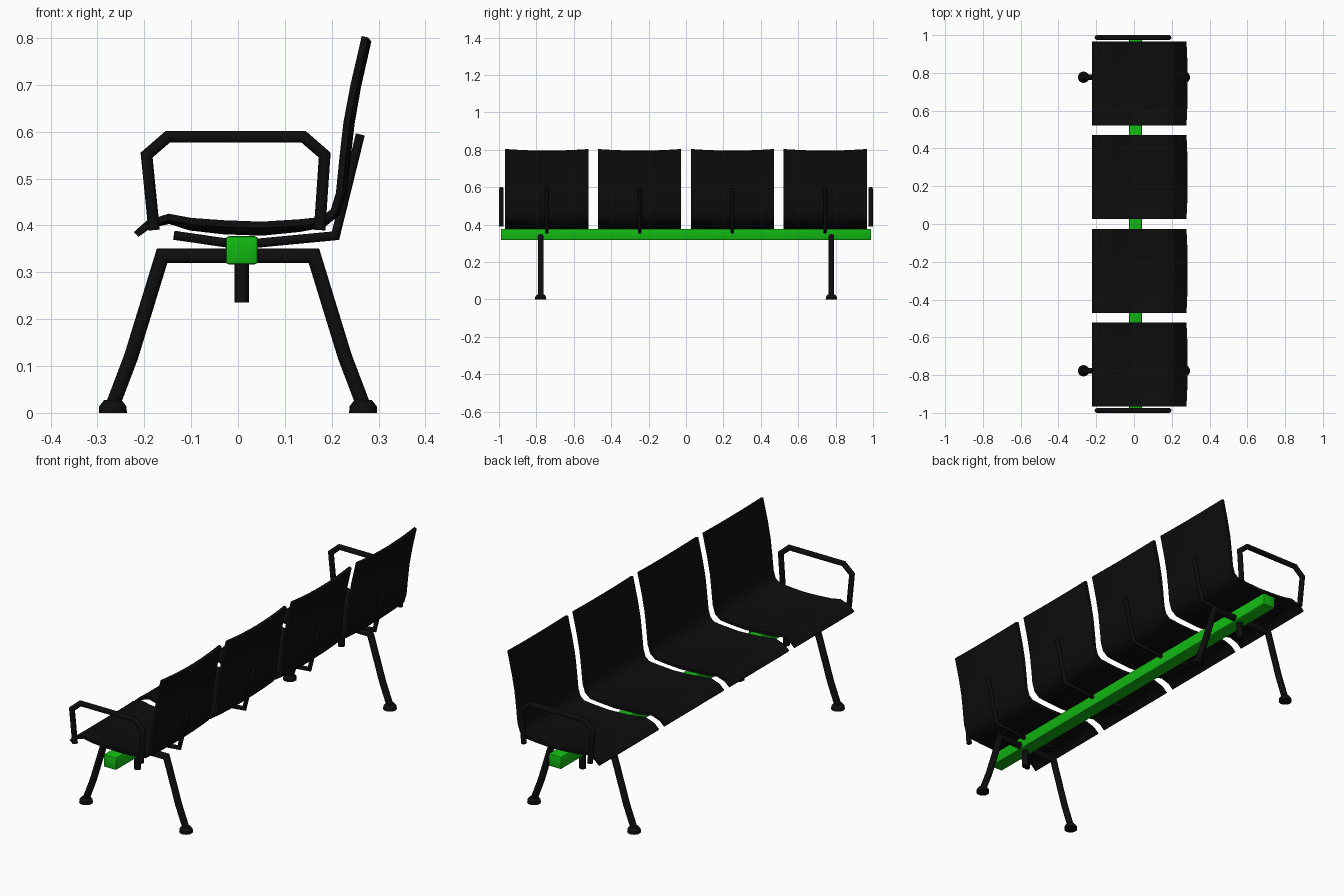
import bpy, bmesh, math
from mathutils import Vector

cube = bpy.data.objects.get("Cube")
if cube:
    bpy.data.objects.remove(cube, do_unlink=True)


def make_material(name, color):
    mat = bpy.data.materials.new(name)
    mat.use_nodes = True
    mat.diffuse_color = color
    mat.node_tree.nodes["Principled BSDF"].inputs["Base Color"].default_value = color
    return mat


black = make_material("matte black", (0.004, 0.004, 0.004, 1))
green = make_material("bright green", (0.006, 0.48, 0.006, 1))


def finish(name, bm, mat, location=(0, 0, 0)):
    """Turn a bmesh into a smooth-by-angle object."""
    bmesh.ops.recalc_face_normals(bm, faces=bm.faces)
    mesh = bpy.data.meshes.new(name)
    bm.to_mesh(mesh)
    bm.free()
    mesh.materials.append(mat)
    mesh.shade_smooth()
    mesh.set_sharp_from_angle(angle=math.radians(35))
    obj = bpy.data.objects.new(name, mesh)
    obj.location = location
    bpy.context.collection.objects.link(obj)
    return obj


def tube(name, path, radius, y, sides=12):
    """Round tube with mitred bends along an (x, z) path."""
    pts = [Vector(p) for p in path]
    bm = bmesh.new()
    rings = []
    for i, p in enumerate(pts):
        before = (p - pts[i - 1]).normalized() if i else None
        after = (pts[i + 1] - p).normalized() if i < len(pts) - 1 else None
        before, after = before or after, after or before
        tangent = (before + after).normalized()
        normal = Vector((-tangent.y, tangent.x)) / tangent.dot(after)
        ring = []
        for k in range(sides):
            a = math.tau * (k + 0.5) / sides
            q = p + normal * radius * math.cos(a)
            ring.append(bm.verts.new((q.x, radius * math.sin(a), q.y)))
        rings.append(ring)
    for r, s in zip(rings, rings[1:]):
        for k in range(sides):
            j = (k + 1) % sides
            bm.faces.new((r[k], r[j], s[j], s[k]))
    bm.faces.new(rings[0])
    bm.faces.new(rings[-1])
    return finish(name, bm, black, (0, y, 0))


def cone(name, x, y, bottom, top, r1, r2, sides=20):
    bm = bmesh.new()
    bmesh.ops.create_cone(bm, cap_ends=True, segments=sides, radius1=r1,
                          radius2=r2, depth=top - bottom)
    return finish(name, bm, black, (x, y, (bottom + top) / 2))


# Seat shell: side profile as (x, z, depth of the dish at the middle)
SEAT = [(-0.222, 0.386, 0), (-0.195, 0.410, 0.004), (-0.148, 0.425, 0.008),
        (-0.10, 0.416, 0.013), (-0.03, 0.411, 0.016), (0.05, 0.408, 0.016),
        (0.13, 0.413, 0.013), (0.178, 0.418, 0.009), (0.198, 0.434, 0.008),
        (0.209, 0.47, 0.009), (0.217, 0.55, 0.010), (0.225, 0.62, 0.010),
        (0.240, 0.70, 0.009), (0.264, 0.804, 0.007)]


def seat(name, y, width=0.445, thickness=0.014, steps=10):
    pts = [Vector(p[:2]) for p in SEAT]
    bm = bmesh.new()
    layers = []
    for depth in (0, thickness):
        grid = []
        for i, p in enumerate(pts):
            t = (pts[min(i + 1, len(pts) - 1)] - pts[max(i - 1, 0)]).normalized()
            outward = Vector((t.y, -t.x))
            row = []
            for k in range(steps + 1):
                u = 2 * k / steps - 1
                q = p + outward * (depth + SEAT[i][2] * (1 - u * u))
                drop = 0.007 * (1 - u * u) if i == len(pts) - 1 else 0
                row.append(bm.verts.new((q.x, u * width / 2, q.y - drop)))
            grid.append(row)
        for a, b in zip(grid, grid[1:]):
            for k in range(steps):
                bm.faces.new((a[k], a[k + 1], b[k + 1], b[k]))
        layers.append(grid)
    # Rim joining the front and back skins
    rims = [g[0] + [r[-1] for r in g[1:-1]] + g[-1][::-1]
            + [r[0] for r in g[-2:0:-1]] for g in layers]
    n = len(rims[0])
    for k in range(n):
        j = (k + 1) % n
        bm.faces.new((rims[0][k], rims[0][j], rims[1][j], rims[1][k]))
    return finish(name, bm, black, (0, y, 0))


# Four seats, each with a bent bracket behind it
for i in range(4):
    y = (i - 1.5) * 0.496
    seat(f"seat_shell_{i + 1}", y)
    tube(f"seat_bracket_{i + 1}", [(-0.137, 0.379), (-0.02, 0.362), (0.04, 0.362),
                                   (0.208, 0.378), (0.261, 0.594)], 0.010, y)

# Long green beam
bm = bmesh.new()
bmesh.ops.create_cube(bm, size=1)
bmesh.ops.scale(bm, vec=(0.068, 1.98, 0.060), verts=bm.verts)
bmesh.ops.bevel(bm, geom=bm.edges[:], offset=0.006, segments=2,
                profile=0.5, affect='EDGES')
finish("support_beam", bm, green, (0.008, 0, 0.347))

# Leg frames, feet, clamp posts and armrests at both ends
HALF_LEG = [(0.266, 0.02), (0.228, 0.12), (0.162, 0.335)]
ARM = [(-0.179, 0.39), (-0.195, 0.55), (-0.150, 0.589),
       (0.140, 0.589), (0.185, 0.55), (0.174, 0.39)]
for side, label in ((-1, "front"), (1, "rear")):
    y = side * 0.777
    frame = [(-x, z) for x, z in HALF_LEG] + HALF_LEG[::-1]
    tube(f"{label}_leg_frame", frame, 0.0155, y, 16)
    for x, end in ((-0.267, "right"), (0.267, "left")):
        cone(f"{label}_{end}_foot_base", x, y, 0, 0.014, 0.030, 0.029)
        cone(f"{label}_{end}_foot_collar", x, y, 0.014, 0.027, 0.029, 0.019)
    cone(f"{label}_clamp_post", 0.008, y, 0.235, 0.36, 0.015, 0.015)
    tube(f"{label}_armrest", ARM, 0.0127, side * 0.987)
